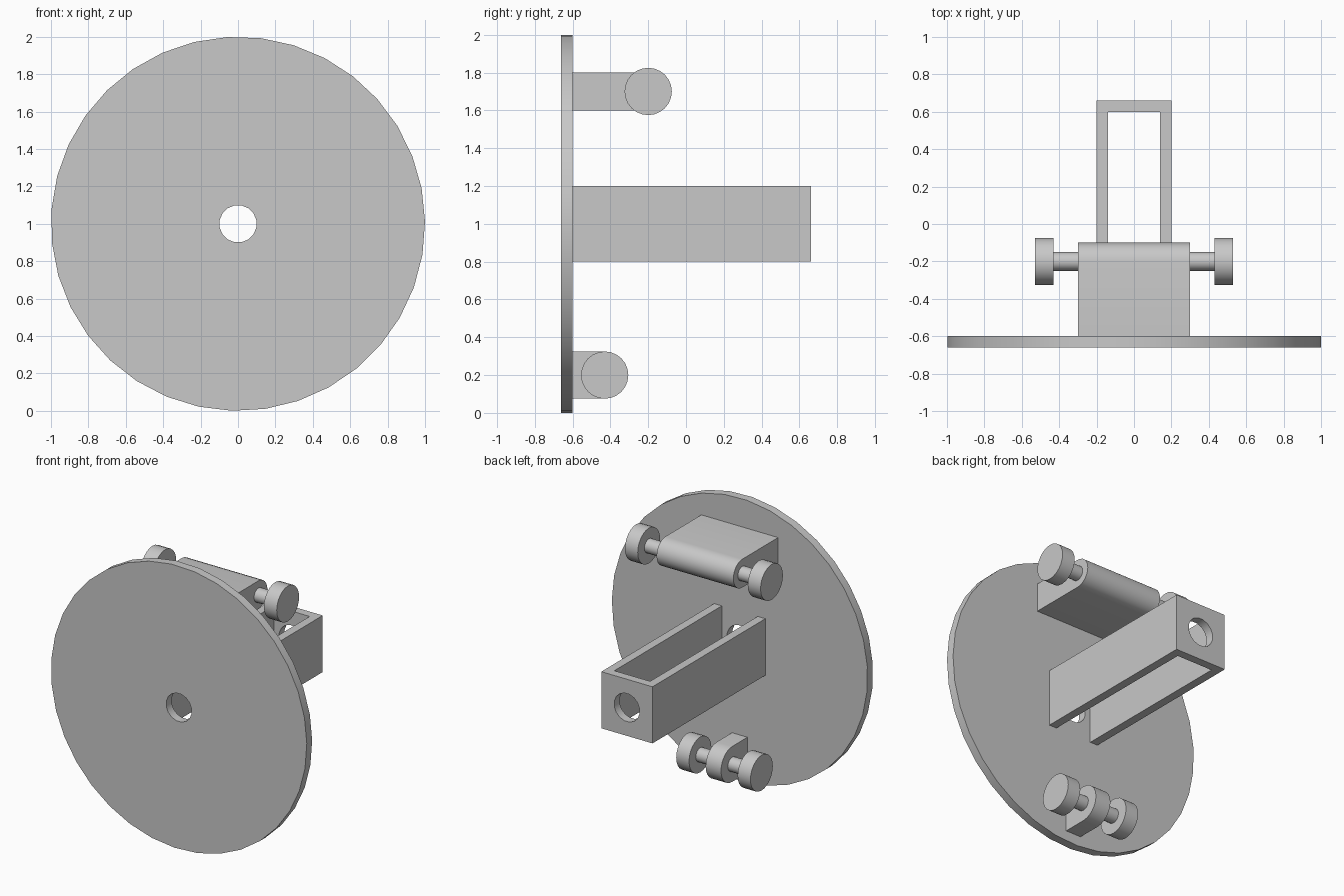
import bpy, bmesh
from math import pi, sin, cos, radians

if "Cube" in bpy.data.objects:
    bpy.data.objects.remove(bpy.data.objects["Cube"], do_unlink=True)

GREY = 0.58
mat = bpy.data.materials.new("plain grey")
mat.use_nodes = True
mat.diffuse_color = (GREY, GREY, GREY, 1)
mat.node_tree.nodes["Principled BSDF"].inputs["Base Color"].default_value = (GREY, GREY, GREY, 1)


def finish(obj):
    """Assign the material and smooth the curved faces."""
    obj.data.materials.clear()
    obj.data.materials.append(mat)
    bpy.ops.object.select_all(action="DESELECT")
    obj.select_set(True)
    bpy.context.view_layer.objects.active = obj
    bpy.ops.object.shade_smooth_by_angle(angle=radians(30))


def prism(name, axis, outline, start, end):
    """Extrude an outline along x (points are y, z) or y (points are x, z)."""
    bm = bmesh.new()
    place = (lambda a, b: (start, a, b)) if axis == "x" else (lambda a, b: (a, start, b))
    face = bm.faces.new([bm.verts.new(place(a, b)) for a, b in outline])
    moved = bmesh.ops.extrude_face_region(bm, geom=[face], use_keep_orig=True)["geom"]
    for v in moved:
        if isinstance(v, bmesh.types.BMVert):
            setattr(v.co, axis, end)
    bmesh.ops.recalc_face_normals(bm, faces=bm.faces)
    mesh = bpy.data.meshes.new(name)
    bm.to_mesh(mesh)
    bm.free()
    obj = bpy.data.objects.new(name, mesh)
    bpy.context.collection.objects.link(obj)
    finish(obj)
    return obj


def circle(a, b, r, sides, turn=0.0):
    return [(a + r * cos(turn + 2 * pi * i / sides), b + r * sin(turn + 2 * pi * i / sides))
            for i in range(sides)]


def cut(obj, cutter):
    mod = obj.modifiers.new("cut", "BOOLEAN")
    mod.operation, mod.solver, mod.object = "DIFFERENCE", "EXACT", cutter
    bpy.context.view_layer.objects.active = obj
    bpy.ops.object.modifier_apply(modifier=mod.name)
    finish(obj)


# Plate and open bracket, both with a central hole
plate = prism("round_plate", "y", circle(0, 1, 1, 35, radians(83)), -0.66, -0.60)
bracket = prism("bracket", "x", [(-0.6, 0.8), (0.66, 0.8), (0.66, 1.2), (-0.6, 1.2)], -0.2, 0.2)
slot = prism("slot_cutter", "x", [(-0.8, 0.7), (0.6, 0.7), (0.6, 1.3), (-0.8, 1.3)], -0.14, 0.14)
hole = prism("hole_cutter", "y", circle(0, 1, 0.1, 16, pi / 16), -1, 1)
cut(bracket, slot)
cut(bracket, hole)
cut(plate, hole)
for cutter in (slot, hole):
    bpy.data.objects.remove(cutter, do_unlink=True)


def spool_holder(prefix, y, z, r, half):
    """Round-nosed block with an axle and a knob at each end."""
    nose = [(y + r * cos(a), z + r * sin(a)) for a in (-pi / 2 + pi * i / 12 for i in range(13))]
    prism(prefix + "_block", "x", [(-0.6, z + r), (-0.6, z - r)] + nose, -half, half)
    for side, s in (("left", 1), ("right", -1)):
        prism(f"{prefix}_{side}_axle", "x", circle(y, z, 0.05, 16), s * half, s * (half + 0.13))
        prism(f"{prefix}_{side}_knob", "x", circle(y, z, 0.125, 24), s * (half + 0.13), s * (half + 0.23))


spool_holder("upper", -0.2, 1.7, 0.1, 0.3)
spool_holder("lower", -0.43, 0.2, 0.125, 0.06)
